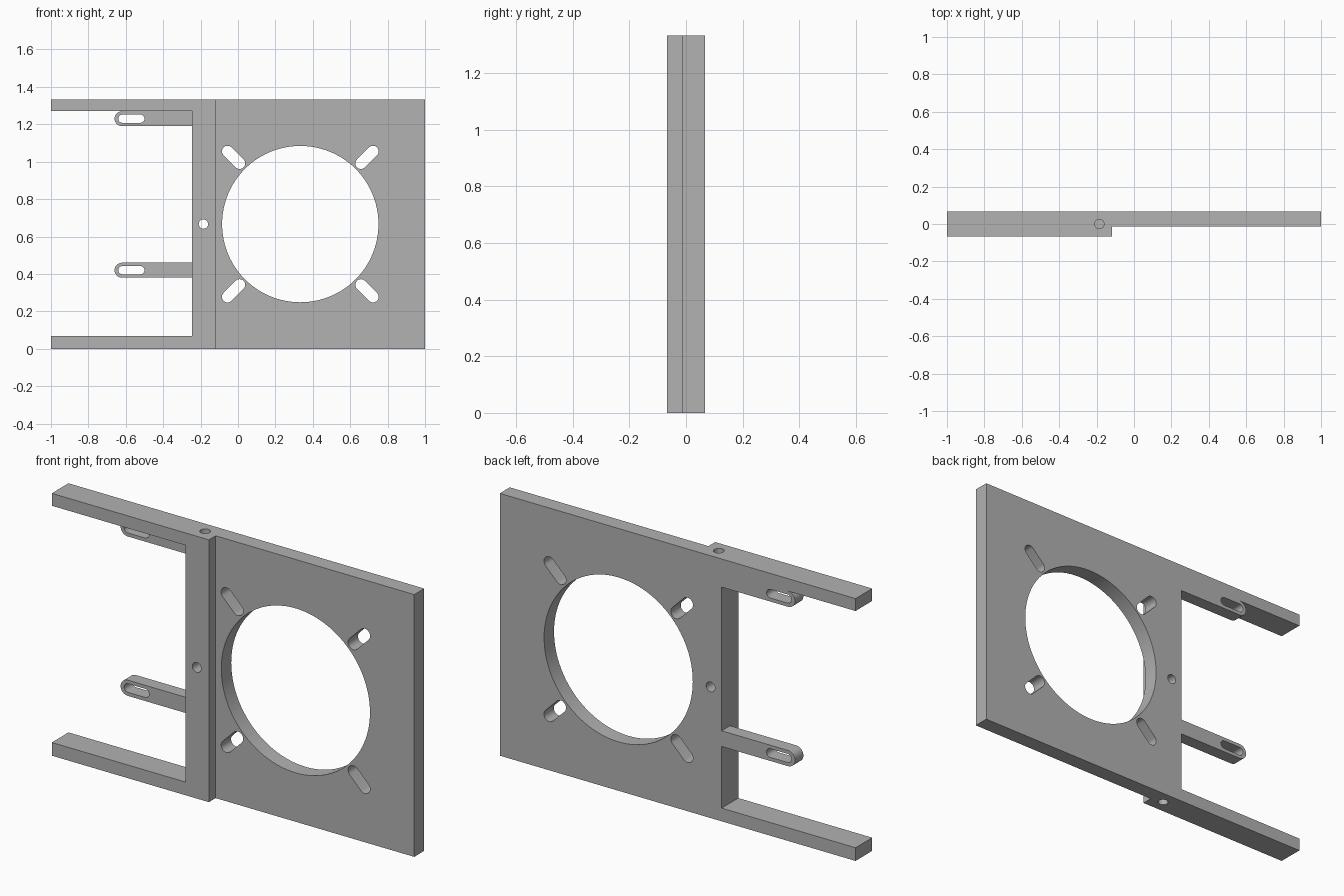
import bpy, bmesh
from math import pi, sin, cos, radians
from mathutils import Matrix, Vector

default = bpy.data.objects.get("Cube")
if default:
    bpy.data.objects.remove(default, do_unlink=True)

HEIGHT, BACK = 1.333, 0.067
grey = bpy.data.materials.new("matte_grey")
grey.use_nodes = True
colour = (0.445, 0.445, 0.445, 1)
grey.diffuse_color = colour
grey.node_tree.nodes["Principled BSDF"].inputs["Base Color"].default_value = colour


def prism(name, outline, y0, y1):
    """Extrude an x-z outline from y0 to y1."""
    bm = bmesh.new()
    face = bm.faces.new([bm.verts.new((x, y0, z)) for x, z in outline])
    ext = bmesh.ops.extrude_face_region(bm, geom=[face])
    moved = [v for v in ext["geom"] if isinstance(v, bmesh.types.BMVert)]
    bmesh.ops.translate(bm, verts=moved, vec=(0, y1 - y0, 0))
    bmesh.ops.recalc_face_normals(bm, faces=bm.faces)
    mesh = bpy.data.meshes.new(name)
    bm.to_mesh(mesh)
    bm.free()
    mesh.materials.append(grey)
    obj = bpy.data.objects.new(name, mesh)
    bpy.context.collection.objects.link(obj)
    return obj


def rect(x0, x1, z0, z1):
    return [(x0, z0), (x1, z0), (x1, z1), (x0, z1)]


def circle(x, z, r, n=32):
    return [(x + r * cos(2 * pi * i / n), z + r * sin(2 * pi * i / n)) for i in range(n)]


def slot(x, z, start, end, r, angle=0, n=16):
    """Rounded slot running from start to end along a direction from (x, z)."""
    pts = [(end + r * cos(a), r * sin(a)) for a in (pi * i / n - pi / 2 for i in range(n + 1))]
    pts += [(start + r * cos(a), r * sin(a)) for a in (pi * i / n + pi / 2 for i in range(n + 1))]
    c, s = cos(angle), sin(angle)
    return [(x + u * c - v * s, z + u * s + v * c) for u, v in pts]


def through(outline):
    return prism("cutter", outline, -0.2, 0.2)


def cut(obj, cutters):
    bpy.context.view_layer.objects.active = obj
    for cutter in cutters:
        cutter.hide_render = True
        mod = obj.modifiers.new("cut", "BOOLEAN")
        mod.operation, mod.solver, mod.object = "DIFFERENCE", "EXACT", cutter
        bpy.ops.object.modifier_apply(modifier=mod.name)
        bpy.data.objects.remove(cutter, do_unlink=True)


def smooth(obj):
    bpy.ops.object.select_all(action="DESELECT")
    obj.select_set(True)
    bpy.context.view_layer.objects.active = obj
    bpy.ops.object.shade_smooth_by_angle(angle=radians(30))


# Bracket: one block, thinned on the front of the panel and opened at the side
bracket = prism("mounting_bracket", rect(-1, 1, 0, HEIGHT), -BACK, BACK)
cutters = [
    prism("cutter", rect(-0.117, 1.2, -0.2, 1.6), -0.2, -0.013),
    through(rect(-1.2, -0.247, 0.067, 1.27)),
    through(circle(0.333, HEIGHT / 2, 0.418, 96)),
    through(circle(-0.185, HEIGHT / 2, 0.025)),
]
# Diagonal adjustment slots around the large opening
for k in range(4):
    cutters.append(through(slot(0.333, HEIGHT / 2, 0.459, 0.55, 0.03, pi / 4 + k * pi / 2)))
# Blind screw holes in the top and bottom edges
for z in (0, HEIGHT):
    hole = prism("cutter", circle(0, 0, 0.025), -0.2, 0.2)
    hole.data.transform(Matrix.Translation(Vector((-0.185, 0, z))) @ Matrix.Rotation(pi / 2, 4, "X"))
    cutters.append(hole)
cut(bracket, cutters)
smooth(bracket)

# Slotted arms reaching into the side opening, flush with the back
for name, z in (("upper_slotted_arm", 1.23), ("lower_slotted_arm", 0.42)):
    rounded = slot(0, z, -0.62, -0.3, 0.04)
    outline = [(-0.247 if x > -0.4 else x, v) for x, v in rounded if x < -0.4 or abs(v - z) > 0.0399]
    arm = prism(name, outline, 0, BACK)
    cut(arm, [through(slot(0, z, -0.618, -0.522, 0.022))])
    smooth(arm)
